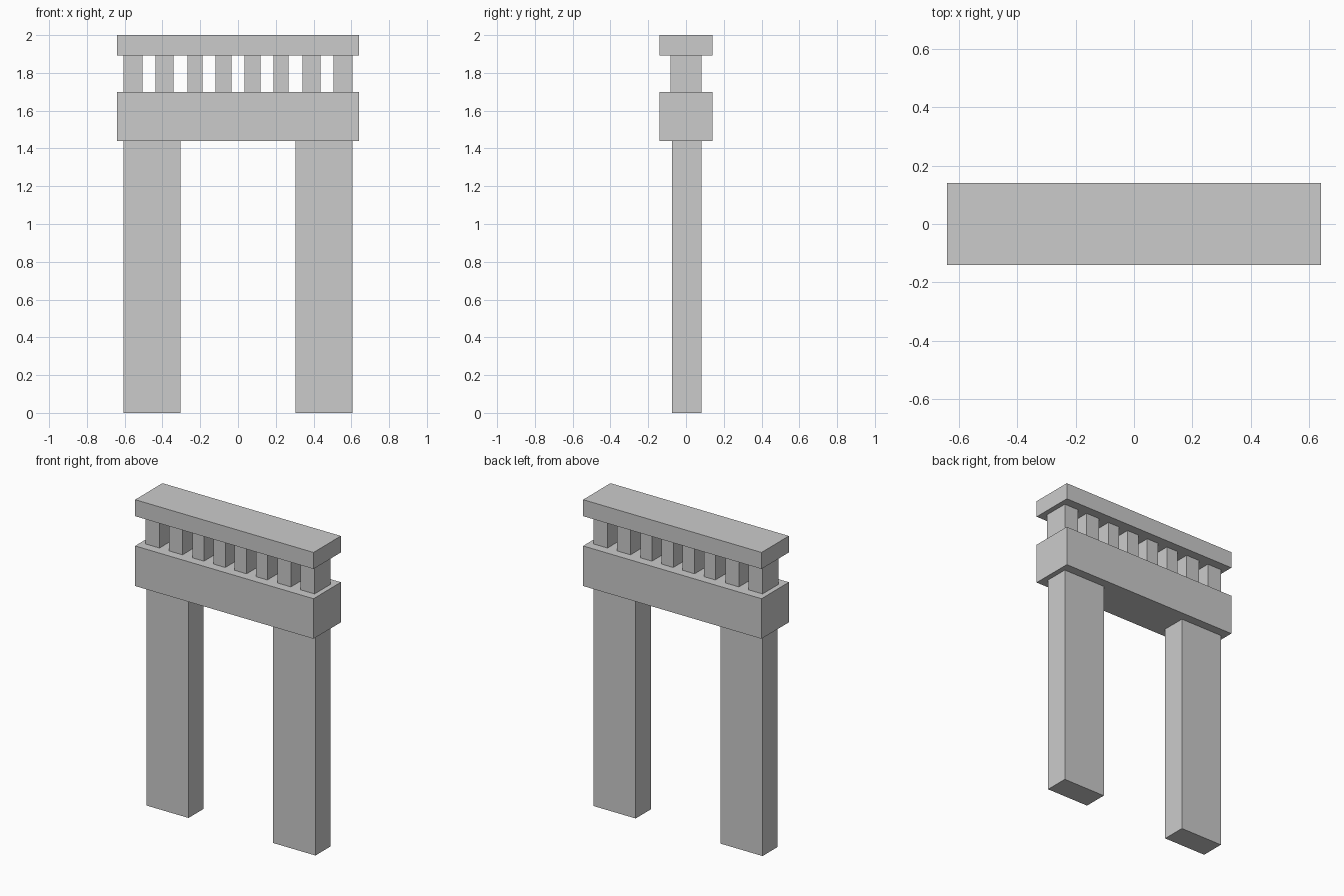
import bpy

if "Cube" in bpy.data.objects:
    bpy.data.objects.remove(bpy.data.objects["Cube"])


def box(name, x0, x1, y0, y1, z0, z1):
    bpy.ops.mesh.primitive_cube_add(
        size=1, location=((x0 + x1) / 2, (y0 + y1) / 2, (z0 + z1) / 2))
    ob = bpy.context.object
    ob.name = name
    ob.scale = (x1 - x0, y1 - y0, z1 - z0)
    bpy.ops.object.transform_apply(location=False, rotation=False, scale=True)
    return ob


def mirrored_pair(name, x0, x1, *yz):
    box(name + "_right", x0, x1, *yz)
    box(name + "_left", -x1, -x0, *yz)


LEG_TOP, BEAM_TOP, POST_TOP, TOP = 1.44, 1.70, 1.893, 2.0

# Legs, set very slightly back
mirrored_pair("leg", 0.304, 0.607, -0.073, 0.082, 0, LEG_TOP)

# Lower beam and top rail
box("lower_beam", -0.64, 0.64, -0.14, 0.14, LEG_TOP, BEAM_TOP)
box("top_rail", -0.64, 0.64, -0.14, 0.14, POST_TOP, TOP)

# Row of short posts between the beams, from the middle outwards
posts = [(0.034, 0.119), (0.187, 0.268), (0.341, 0.437), (0.506, 0.607)]
for i, (x0, x1) in enumerate(posts, 1):
    mirrored_pair(f"short_post_{i}", x0, x1, -0.082, 0.082, BEAM_TOP, POST_TOP)
